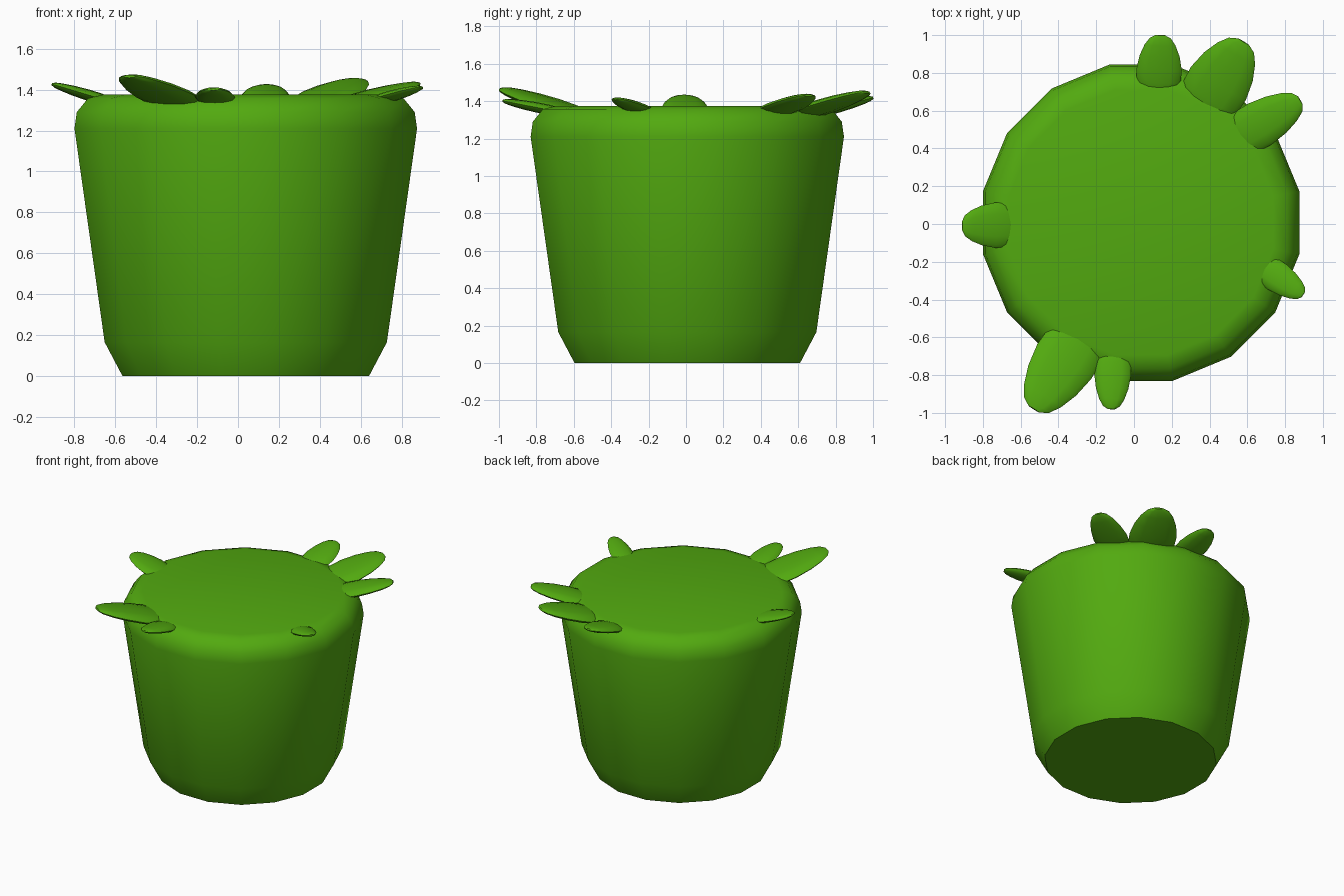
import bpy, bmesh, math
from mathutils import Vector

if "Cube" in bpy.data.objects:
    bpy.data.objects.remove(bpy.data.objects["Cube"])

green = bpy.data.materials.new("leaf green")
green.diffuse_color = (0.085, 0.40, 0.005, 1)
green.use_nodes = True
green.node_tree.nodes["Principled BSDF"].inputs["Base Color"].default_value = green.diffuse_color


def make_object(name, bm):
    bmesh.ops.recalc_face_normals(bm, faces=bm.faces)
    me = bpy.data.meshes.new(name)
    bm.to_mesh(me)
    bm.free()
    ob = bpy.data.objects.new(name, me)
    bpy.context.collection.objects.link(ob)
    me.materials.append(green)
    bpy.ops.object.select_all(action='DESELECT')
    ob.select_set(True)
    bpy.context.view_layer.objects.active = ob
    bpy.ops.object.shade_smooth_by_angle(angle=math.radians(42))
    return ob


def skin(bm, rings):
    """Join successive vertex rings and cap both ends."""
    n = len(rings[0])
    for a, b in zip(rings, rings[1:]):
        for i in range(n):
            j = (i + 1) % n
            bm.faces.new((a[i], a[j], b[j], b[i]))
    bm.faces.new(rings[0])
    bm.faces.new(rings[-1])


# Tapered 16-sided body with rounded shoulder: (half width across flats, z)
profile = [(0.603, 0), (0.69, 0.165), (0.8375, 1.21), (0.826, 1.29),
           (0.772, 1.357), (0.70, 1.375)]
bm = bmesh.new()
rings = []
for w, z in profile:
    r = w / math.cos(math.pi / 16)
    rings.append([bm.verts.new((0.038 + r * math.cos(math.pi * (2 * i + 1) / 16),
                                0.007 + r * math.sin(math.pi * (2 * i + 1) / 16), z))
                  for i in range(16)])
skin(bm, rings)
make_object("body", bm)


# Flattened leaf running from its base on the rim up to its tip
def leaf(name, base, tip, tip_z, width, thick):
    a = Vector((base[0], base[1], 1.376 - thick * 0.45))
    b = Vector((tip[0], tip[1], tip_z))
    along = (b - a).normalized()
    side = along.cross(Vector((0, 0, 1))).normalized()
    up = side.cross(along)
    sections = [(-0.22, 0.5), (-0.12, 0.8), (0.05, 0.97), (0.3, 1.0),
                (0.58, 0.88), (0.8, 0.68), (0.94, 0.46), (1.0, 0.2)]
    bm = bmesh.new()
    rings = []
    for t, s in sections:
        c = a.lerp(b, t)
        rings.append([bm.verts.new(
            c + side * (math.cos(math.tau * i / 12) * width / 2 * s)
            + up * (math.sin(math.tau * i / 12) * thick / 2 * s)) for i in range(12)])
    skin(bm, rings)
    make_object(name, bm)


leaves = [
    ((0.13, 0.74), (0.14, 1.00), 1.418, 0.24, 0.060),
    ((0.39, 0.65), (0.58, 0.965), 1.447, 0.34, 0.075),
    ((0.575, 0.475), (0.88, 0.655), 1.430, 0.25, 0.065),
    ((0.70, -0.24), (0.895, -0.375), 1.412, 0.165, 0.050),
    ((-0.66, -0.005), (-0.91, -0.01), 1.427, 0.24, 0.055),
    ((-0.11, -0.72), (-0.12, -0.98), 1.402, 0.195, 0.055),
    ((-0.30, -0.62), (-0.53, -0.98), 1.465, 0.34, 0.075),
]
for i, args in enumerate(leaves):
    leaf(f"leaf_{i + 1}", *args)
